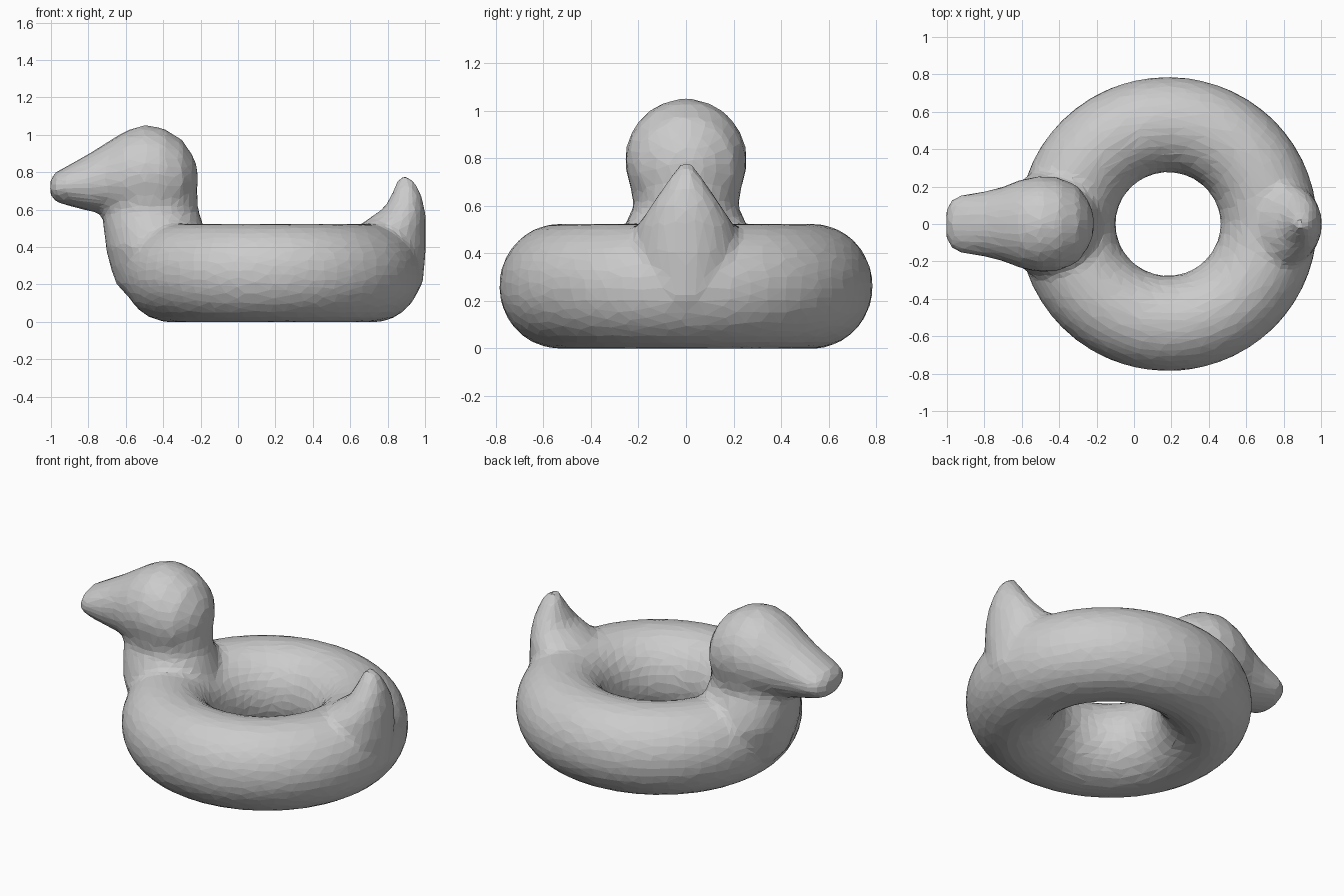
import bpy, bmesh, math
from mathutils import Vector

cube = bpy.data.objects.get("Cube")
if cube:
    bpy.data.objects.remove(cube, do_unlink=True)

SIDES = 28


def loft(bm, rings):
    """Skin a capped tube through rings of vertices."""
    loops = [[bm.verts.new(p) for p in ring] for ring in rings]
    for a, b in zip(loops, loops[1:]):
        for i in range(SIDES):
            j = (i + 1) % SIDES
            bm.faces.new((a[i], a[j], b[j], b[i]))
    bm.faces.new(loops[0][::-1])
    bm.faces.new(loops[-1])


def ellipse(centre, u, v):
    angles = [math.tau * i / SIDES for i in range(SIDES)]
    return [Vector(centre) + Vector(u) * math.cos(a) + Vector(v) * math.sin(a) for a in angles]


bm = bmesh.new()

# Swim ring: a round tube swept about the vertical axis
around = 56
tube = []
for k in range(around):
    t = math.tau * k / around
    d = Vector((math.cos(t) * 1.015, math.sin(t), 0))
    centre = Vector((0.182, 0, 0.261)) + d * 0.532
    tube.append([bm.verts.new(p) for p in ellipse(centre, d * 0.256, (0, 0, 0.264))])
for k in range(around):
    a, b = tube[k], tube[(k + 1) % around]
    for i in range(SIDES):
        j = (i + 1) % SIDES
        bm.faces.new((a[i], b[i], b[j], a[j]))

# Neck: height, centre x, half length, half width
neck = [(0.1, -0.36, 0.19, 0.2), (0.2, -0.40, 0.25, 0.24), (0.3, -0.41, 0.275, 0.28),
        (0.4, -0.43, 0.278, 0.3), (0.5, -0.45, 0.27, 0.265), (0.6, -0.47, 0.258, 0.22),
        (0.7, -0.475, 0.258, 0.24), (0.79, -0.475, 0.255, 0.25)]
# Tail: same layout, narrowing to a point
tail = [(0.2, 0.82, 0.17, 0.17), (0.4, 0.82, 0.185, 0.22), (0.52, 0.83, 0.175, 0.205),
        (0.56, 0.857, 0.147, 0.175), (0.61, 0.89, 0.108, 0.145), (0.68, 0.9, 0.08, 0.095),
        (0.74, 0.9, 0.055, 0.055), (0.775, 0.89, 0.03, 0.03)]
for part in (neck, tail):
    loft(bm, [ellipse((x, 0, z), (hx, 0, 0), (0, hy, 0)) for z, x, hx, hy in part])

# Head and bill: x, centre z, half width, half height
head = [(-1.005, 0.72, 0.08, 0.04), (-0.975, 0.72, 0.135, 0.08), (-0.92, 0.727, 0.158, 0.103),
        (-0.8, 0.745, 0.175, 0.152), (-0.7, 0.767, 0.2, 0.193), (-0.6, 0.785, 0.24, 0.237),
        (-0.5, 0.792, 0.258, 0.262), (-0.4, 0.785, 0.25, 0.252), (-0.3, 0.77, 0.205, 0.205),
        (-0.24, 0.77, 0.12, 0.12), (-0.215, 0.77, 0.05, 0.05)]
loft(bm, [ellipse((x, 0, z), (0, hy, 0), (0, 0, hz)) for x, z, hy, hz in head])

bmesh.ops.recalc_face_normals(bm, faces=bm.faces)
mesh = bpy.data.meshes.new("duck_swim_ring")
bm.to_mesh(mesh)
bm.free()
duck = bpy.data.objects.new("duck_swim_ring", mesh)
bpy.context.collection.objects.link(duck)

# One plain grey vinyl
vinyl = bpy.data.materials.new("grey_vinyl")
vinyl.use_nodes = True
grey = (0.6, 0.6, 0.6, 1)
vinyl.diffuse_color = grey
vinyl.node_tree.nodes["Principled BSDF"].inputs["Base Color"].default_value = grey
mesh.materials.append(vinyl)

# Fuse the parts into one skin, soften the joins, then facet it
fuse = duck.modifiers.new("fuse", 'REMESH')
fuse.mode = 'VOXEL'
fuse.voxel_size = 0.025
soften = duck.modifiers.new("soften", 'SMOOTH')
soften.factor = 0.5
soften.iterations = 6
facet = duck.modifiers.new("facet", 'DECIMATE')
facet.ratio = 0.13
